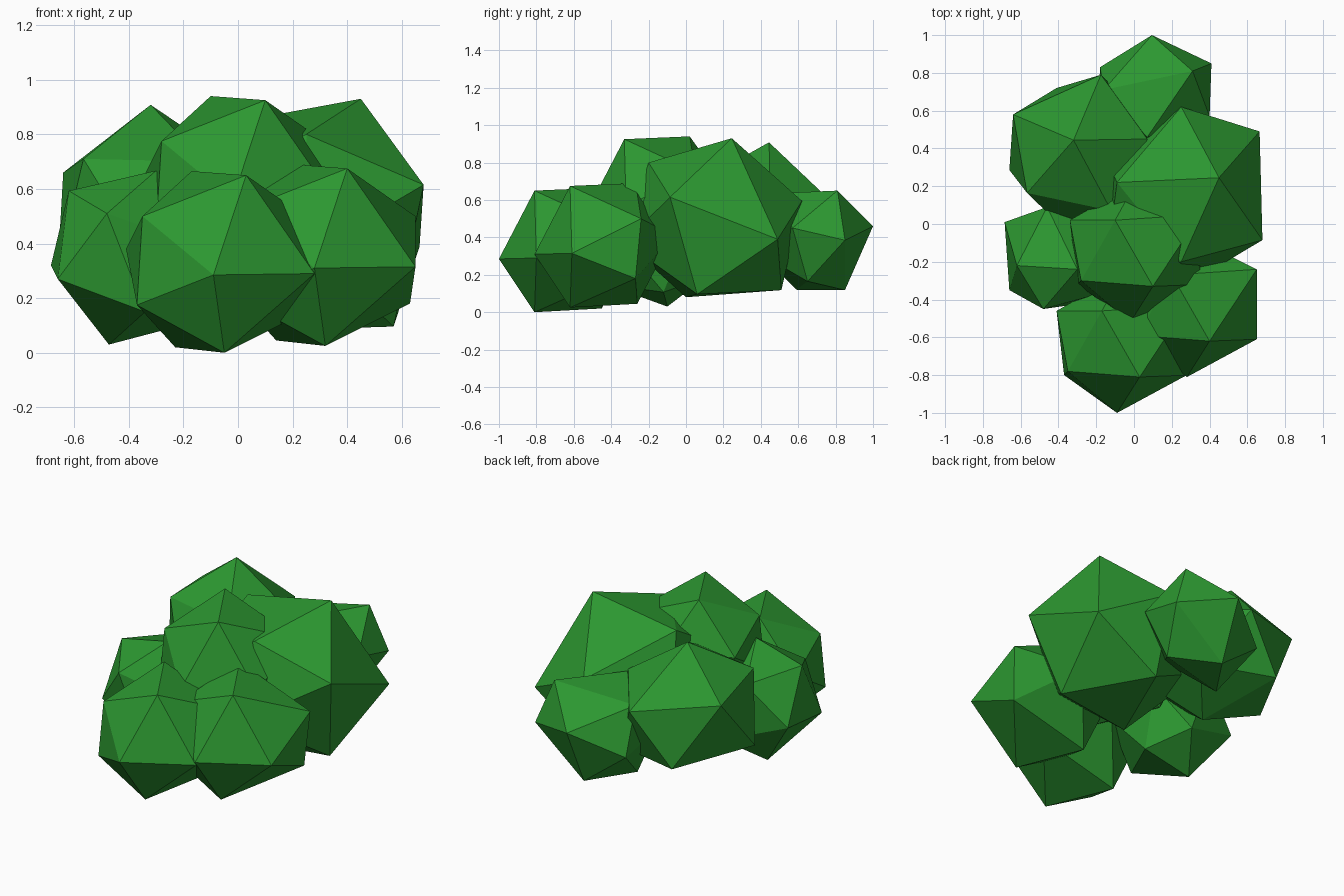
import bpy, bmesh
from mathutils import Vector

leaf = bpy.data.materials.new("leaf_green")
leaf.diffuse_color = (0.025, 0.31, 0.03, 1)


def clump(name, centre, half, uneven={}):
    """Uneven icosahedron: a pole and its ring of five, mirrored through the
    centre; 'uneven' moves single corners of the mirrored half."""
    bm = bmesh.new()
    for i, p in enumerate(half):
        bm.verts.new(Vector(p))
        bm.verts.new(Vector(uneven[i]) if i in uneven else -Vector(p))
    bmesh.ops.convex_hull(bm, input=bm.verts[:])
    bmesh.ops.recalc_face_normals(bm, faces=bm.faces[:])
    mesh = bpy.data.meshes.new(name)
    bm.to_mesh(mesh)
    bm.free()
    mesh.materials.append(leaf)
    obj = bpy.data.objects.new(name, mesh)
    obj.location = centre
    bpy.context.collection.objects.link(obj)


# Medium clump, repeated at the front, front right and top
medium = [(0, -.37, -.05), (.12, -.18, .315), (-.26, -.15, .165),
          (-.28, -.17, -.16), (.04, -.18, -.335), (.37, -.17, -.045)]
medium_back = {0: (.03, .37, .05), 1: (-.14, .18, -.315), 2: (.35, .17, -.18),
               3: (.37, .2, .14), 4: (-.08, .17, .33), 5: (-.32, .17, .045)}
for name, centre in (("front_clump", (-.09, -.63, .335)),
                     ("front_right_clump", (.28, -.44, .36)),
                     ("top_clump", (-.02, -.15, .61))):
    clump(name, centre, medium, medium_back)

# Small clump on the left
clump("left_clump", (-.4, -.17, .35),
      [(-.22, -.05, .243), (-.26, -.18, -.08), (-.08, -.28, .16),
       (.1, -.07, .317), (-.06, .26, .2), (-.285, .18, -.03)],
      {3: (-.073, .07, -.32)})

# Largest clump on the right
clump("right_clump", (.26, .145, .485),
      [(.19, .1, .445), (.42, -.23, .13), (.405, .345, -.095),
       (-.01, .475, .11), (-.35, .075, .345), (-.01, -.345, .315)],
      {0: (-.19, -.145, -.405), 4: (.31, -.085, -.389), 5: (.01, .365, -.367)})

# Large clump at the back left
clump("back_left_clump", (-.27, .38, .48),
      [(-.05, .064, .428), (-.37, .2, .18), (-.296, -.216, .23),
       (.15, -.31, .22), (.34, .07, .164), (.095, .41, .10)],
      {0: (.05, -.06, -.37), 3: (-.14, .34, -.21), 4: (-.39, -.094, -.164)})

# Small clump at the back
clump("back_clump", (.11, .7, .385),
      [(-.015, .3, .075), (.2, .11, .265), (.3, .15, 0),
       (-.025, .15, -.267), (-.29, .13, -.065), (-.27, .01, .2)],
      {3: (-.04, -.24, .25), 5: (.2, -.05, -.22)})
